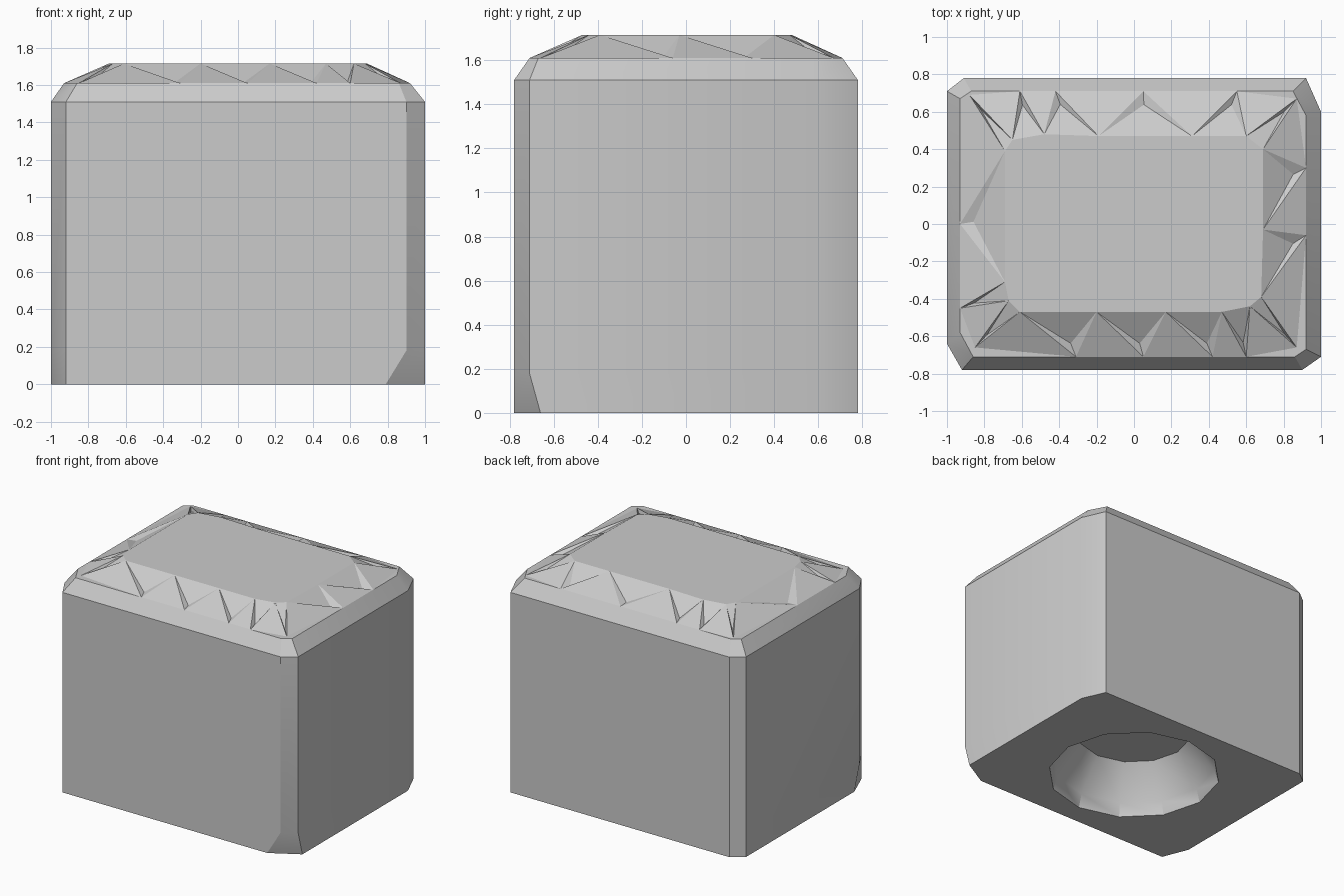
import bpy
import bmesh
from math import cos, sin, tau
from mathutils import Vector

cube = bpy.data.objects.get("Cube")
if cube:
    bpy.data.objects.remove(cube, do_unlink=True)

# One plain stone grey
stone = bpy.data.materials.new("stone_grey")
stone.use_nodes = True
grey = (0.6, 0.6, 0.6, 1.0)
stone.diffuse_color = grey
stone.node_tree.nodes["Principled BSDF"].inputs["Base Color"].default_value = grey


def add_ring(bm, points, z):
    return [bm.verts.new((x, y, z)) for x, y in points]


def join_rings(bm, low, high):
    n = len(low)
    for i in range(n):
        j = (i + 1) % n
        bm.faces.new((low[i], low[j], high[j], high[i]))


def ring_edges(bm, ring):
    return [bm.edges.get((a, b)) for a, b in zip(ring, ring[1:] + ring[:1])]


def finish(bm, name):
    mesh = bpy.data.meshes.new(name)
    bm.to_mesh(mesh)
    bm.free()
    obj = bpy.data.objects.new(name, mesh)
    bpy.context.collection.objects.link(obj)
    mesh.materials.append(stone)
    return obj


# Block: unevenly chipped corners, counter-clockwise from front left
wall = [(-0.92, -0.78), (0.90, -0.78), (1, -0.71), (1, 0.60),
        (0.92, 0.78), (-0.91, 0.78), (-1, 0.71), (-1, -0.64)]
rim = [(-0.86, -0.71), (0.86, -0.71), (0.92, -0.67), (0.92, 0.58),
       (0.85, 0.71), (-0.87, 0.71), (-0.93, 0.67), (-0.93, -0.58)]
foot = list(wall)
foot[1], foot[2], foot[7] = (0.79, -0.78), (1, -0.66), (-1, -0.58)

bm = bmesh.new()
levels = [add_ring(bm, foot, 0), add_ring(bm, wall, 0.18),
          add_ring(bm, wall, 1.51), add_ring(bm, rim, 1.61)]
for low, high in zip(levels, levels[1:]):
    join_rings(bm, low, high)
bm.faces.new(levels[-1])

# Faceted bowl sunk into the underside
SIDES = 12
bowl = []
for radius, depth in ((0.62, 0), (0.59, 0.10), (0.41, 0.34)):
    circle = [(radius * cos(tau * i / SIDES), radius * sin(tau * i / SIDES))
              for i in range(SIDES)]
    bowl.append(add_ring(bm, circle, depth))
for low, high in zip(bowl, bowl[1:]):
    join_rings(bm, low, high)
bm.faces.new(bowl[-1])
bmesh.ops.triangle_fill(
    bm, use_beauty=True, normal=(0, 0, -1),
    edges=ring_edges(bm, levels[0]) + ring_edges(bm, bowl[0]))
bmesh.ops.recalc_face_normals(bm, faces=bm.faces[:])
block = finish(bm, "block")

bpy.ops.object.select_all(action="DESELECT")
block.select_set(True)
bpy.context.view_layer.objects.active = block
bpy.ops.object.shade_smooth_by_angle(angle=0.45)

# Crown: plateau corner, then the rim point of the groove that follows it
chips = [
    ((-0.61, -0.47), (-0.31, -0.71)), ((-0.20, -0.47), (0.05, -0.71)),
    ((0.17, -0.47), (0.42, -0.71)), ((0.47, -0.47), (0.60, -0.71)),
    ((0.62, -0.44), (0.87, -0.66)), ((0.68, -0.39), (0.92, -0.06)),
    ((0.69, -0.03), (0.92, 0.30)), ((0.69, 0.40), (0.87, 0.67)),
    ((0.60, 0.47), (0.55, 0.71)), ((0.31, 0.47), (0.05, 0.71)),
    ((-0.19, 0.47), (-0.42, 0.71)), ((-0.48, 0.48), (-0.61, 0.71)),
    ((-0.65, 0.45), (-0.88, 0.69)), ((-0.69, 0.39), (-0.93, 0)),
    ((-0.69, -0.31), (-0.93, -0.45)), ((-0.67, -0.41), (-0.85, -0.66)),
]
bm = bmesh.new()
peaks = add_ring(bm, [peak for peak, _ in chips], 1.715)
edge = add_ring(bm, [outer for _, outer in chips], 1.61)
bm.faces.new(peaks)
count = len(chips)
for i in range(count):
    a, b, r = peaks[i], peaks[(i + 1) % count], edge[i]
    middle = (a.co + b.co) / 2
    pit = r.co.lerp(Vector((middle.x, middle.y, r.co.z)), 0.3)
    v = bm.verts.new(pit + Vector((0, 0, 0.003)))
    for face in ((a, v, b), (a, r, v), (v, r, b), (a, edge[i - 1], r)):
        bm.faces.new(face)
finish(bm, "chipped_crown")
